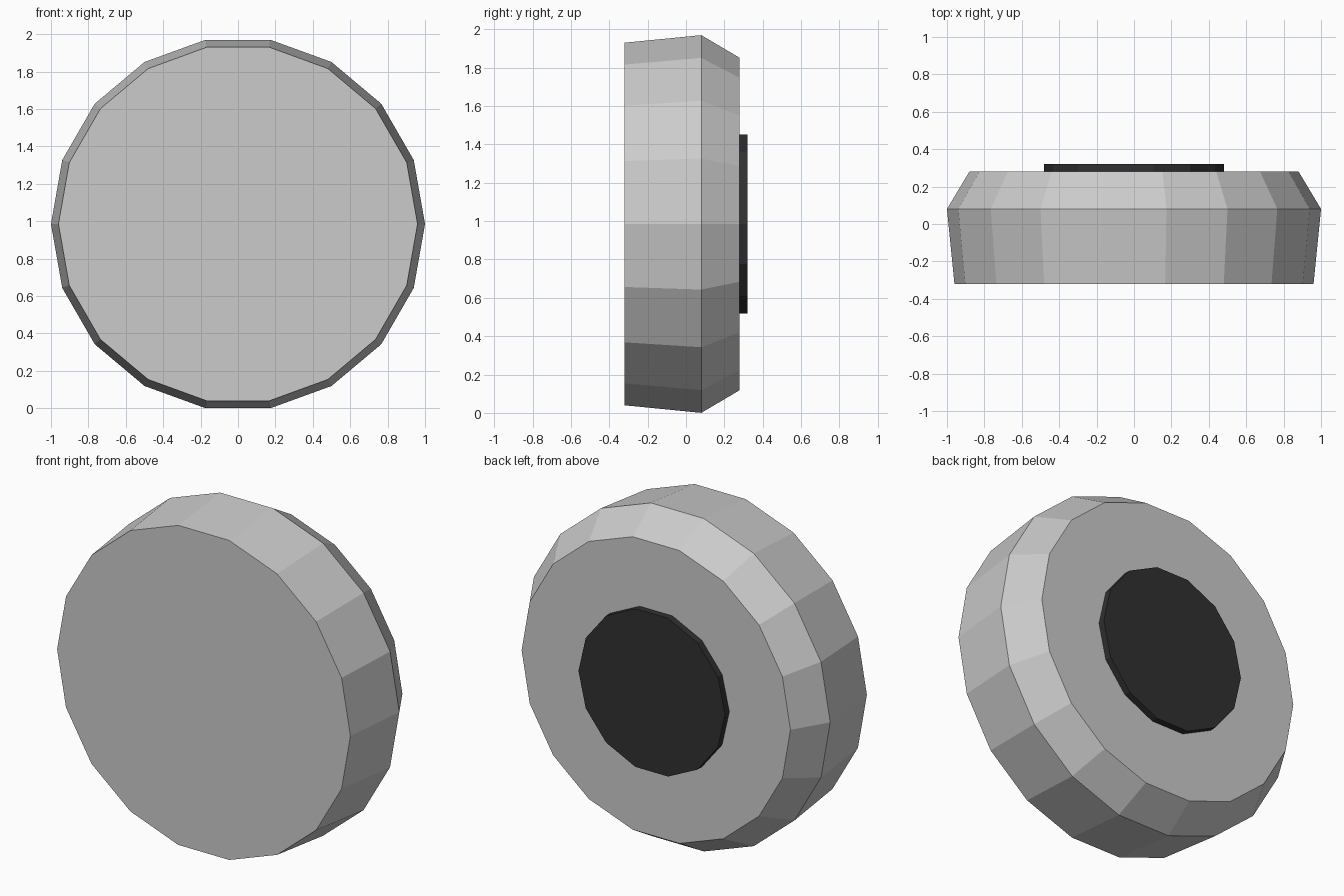
import bpy, bmesh
from math import cos, sin, pi

if "Cube" in bpy.data.objects:
    bpy.data.objects.remove(bpy.data.objects["Cube"])

CENTRE_Z = 0.985


def lathe(name, sides, profile):
    """Closed flat-faced solid around the y axis; profile is (y, radius) front to back."""
    bm = bmesh.new()
    rings = [[bm.verts.new((r * cos(2 * pi * i / sides), y, r * sin(2 * pi * i / sides)))
              for i in range(sides)] for y, r in profile]
    for a, b in zip(rings, rings[1:]):
        for i in range(sides):
            j = (i + 1) % sides
            bm.faces.new((a[i], a[j], b[j], b[i]))
    bm.faces.new(rings[0])
    bm.faces.new(rings[-1])
    bmesh.ops.recalc_face_normals(bm, faces=bm.faces)
    mesh = bpy.data.meshes.new(name)
    bm.to_mesh(mesh)
    bm.free()
    obj = bpy.data.objects.new(name, mesh)
    obj.location.z = CENTRE_Z
    bpy.context.collection.objects.link(obj)
    return obj


# Faceted main disc with a bevelled back rim
lathe("disc_body", 18, [(-0.32, 0.96), (0.08, 1.0), (0.28, 0.88)])

# Thin dark pad on the back
pad = lathe("back_pad", 14, [(0.28, 0.48), (0.32, 0.48)])
dark = bpy.data.materials.new("dark_rubber")
dark.diffuse_color = (0.03, 0.03, 0.032, 1)
dark.use_nodes = True
dark.node_tree.nodes["Principled BSDF"].inputs["Base Color"].default_value = dark.diffuse_color
pad.data.materials.append(dark)
